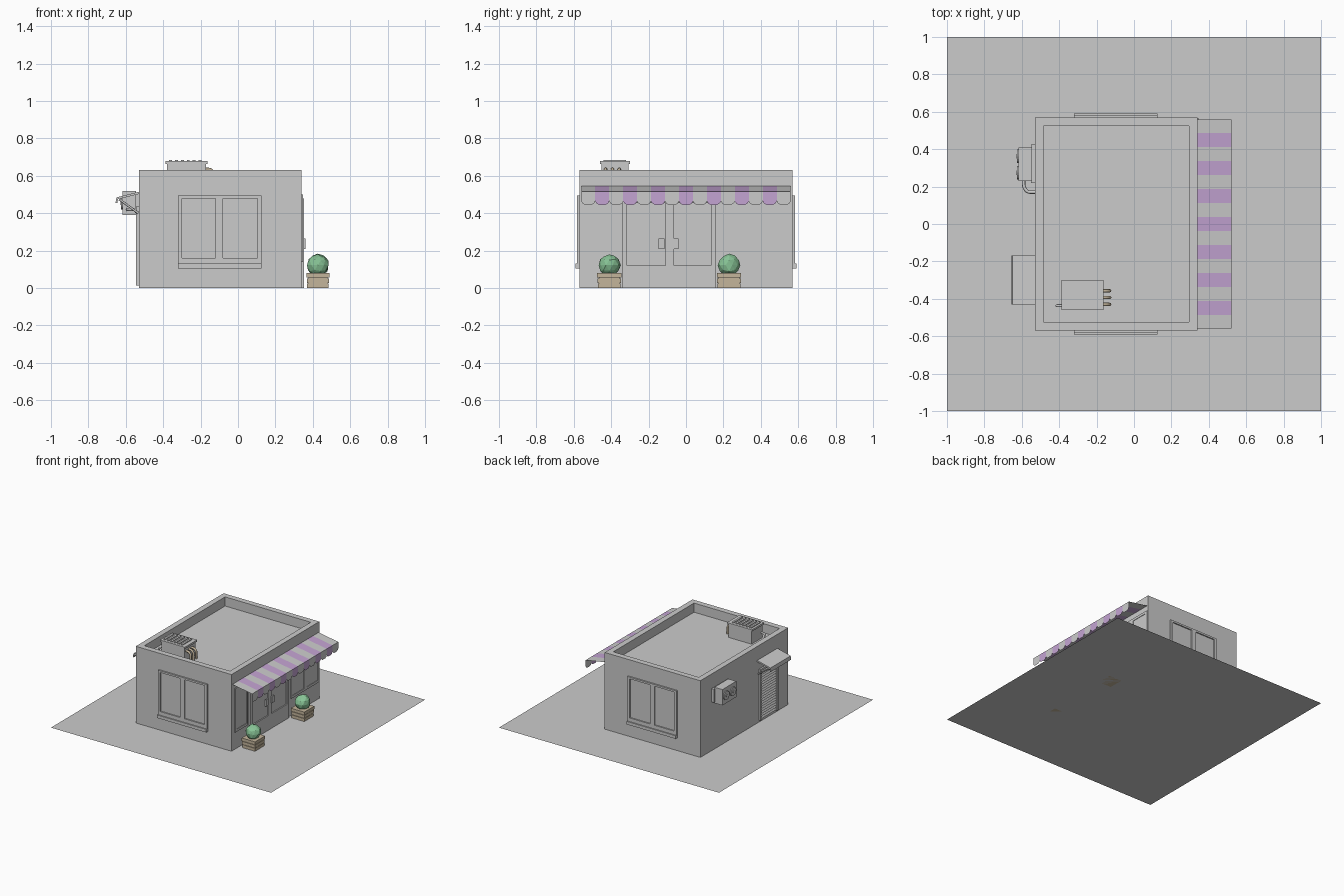
import bpy, bmesh, math, random
from mathutils import Vector, Matrix

if "Cube" in bpy.data.objects:
    bpy.data.objects.remove(bpy.data.objects["Cube"])

random.seed(3)


def material(name, r, g, b):
    m = bpy.data.materials.new(name)
    m.diffuse_color = (r, g, b, 1)
    m.use_nodes = True
    m.node_tree.nodes["Principled BSDF"].inputs["Base Color"].default_value = m.diffuse_color
    return m


GREY = material("plaster_grey", 0.6, 0.6, 0.6)
PURPLE = material("awning_lilac", 0.55, 0.37, 0.65)
GREEN = material("leaf_green", 0.25, 0.56, 0.31)
TAN = material("wood_tan", 0.55, 0.46, 0.33)


def finish(name, bm, *mats):
    me = bpy.data.meshes.new(name)
    bm.to_mesh(me)
    bm.free()
    for m in mats:
        me.materials.append(m)
    ob = bpy.data.objects.new(name, me)
    bpy.context.collection.objects.link(ob)
    return ob


def add_box(bm, x0, x1, y0, y1, z0, z1):
    mat = Matrix.Translation(((x0 + x1) / 2, (y0 + y1) / 2, (z0 + z1) / 2)) @ \
        Matrix.Diagonal((abs(x1 - x0), abs(y1 - y0), abs(z1 - z0), 1))
    return bmesh.ops.create_cube(bm, size=1, matrix=mat)["verts"]


def boxes(name, mat, *dims):
    bm = bmesh.new()
    for d in dims:
        add_box(bm, *d)
    return finish(name, bm, mat)


def extrude_profile(name, mat, pts, y0, y1):
    """Closed x/z outline swept along y."""
    bm = bmesh.new()
    f = bm.faces.new([bm.verts.new((x, y0, z)) for x, z in pts])
    r = bmesh.ops.extrude_face_region(bm, geom=[f])
    bmesh.ops.translate(bm, vec=(0, y1 - y0, 0),
                        verts=[v for v in r["geom"] if isinstance(v, bmesh.types.BMVert)])
    bmesh.ops.recalc_face_normals(bm, faces=bm.faces)
    return finish(name, bm, mat)


def pipe(name, mat, pts, radius):
    cu = bpy.data.curves.new(name, "CURVE")
    cu.dimensions = "3D"
    cu.bevel_depth, cu.bevel_resolution, cu.use_fill_caps = radius, 2, True
    sp = cu.splines.new("POLY")
    sp.points.add(len(pts) - 1)
    for p, c in zip(sp.points, pts):
        p.co = (*c, 1)
    cu.materials.append(mat)
    ob = bpy.data.objects.new(name, cu)
    bpy.context.collection.objects.link(ob)
    return ob


def framed(name, place, u0, u1, z0, z1, panes, t):
    """Frame bars around panes; place maps (u, depth) to (x, y)."""
    bm = bmesh.new()

    def bar(a, b, c, d, depth):
        (xa, ya), (xb, yb) = place(a, -0.002), place(b, depth)
        add_box(bm, min(xa, xb), max(xa, xb), min(ya, yb), max(ya, yb), c, d)
    pz0, pz1 = panes[0][2:]
    bar(u0, u1, z0, pz0, t)
    bar(u0, u1, pz1, z1, t)
    edges = [u0] + [e for p in panes for e in p[:2]] + [u1]
    for a, b in zip(edges[::2], edges[1::2]):
        bar(a, b, pz0, pz1, t)
    for a, b, c, d in panes:
        bar(a, b, c, d, 0.003)
    return finish(name, bm, GREY)


# Ground sheet
bm = bmesh.new()
bmesh.ops.create_grid(bm, x_segments=1, y_segments=1, size=1)
finish("ground_plate", bm, GREY)

# Building with sunken roof
bm = bmesh.new()
add_box(bm, -0.53, 0.34, -0.57, 0.57, 0, 0.63)
bm.faces.ensure_lookup_table()
top = max(bm.faces, key=lambda f: f.calc_center_median().z)
bmesh.ops.inset_region(bm, faces=[top], thickness=0.065)
low = bmesh.ops.extrude_face_region(bm, geom=[top])["geom"]
bmesh.ops.translate(bm, vec=(0, 0, -0.075), verts=[v for v in low if isinstance(v, bmesh.types.BMVert)])
if top.is_valid:
    bmesh.ops.delete(bm, geom=[top], context="FACES_ONLY")
finish("building_shell", bm, GREY)

# Side windows and sills
for s, side in ((-1, "front"), (1, "back")):
    framed(side + "_window", lambda u, d, s=s: (u, s * (0.57 + d)), -0.32, 0.125, 0.13, 0.495,
           [(-0.30, -0.12, 0.16, 0.48), (-0.08, 0.105, 0.16, 0.48)], 0.013)
    boxes(side + "_window_sill", GREY, (-0.32, 0.125, s * 0.568, s * 0.592, 0.105, 0.13))

# Shop windows and double door


def shop(u, d):
    return 0.34 + d, u


framed("shop_window_small", shop, -0.53, -0.365, 0.14, 0.50, [(-0.51, -0.38, 0.16, 0.48)], 0.007)
framed("shop_window_wide", shop, 0.195, 0.565, 0.14, 0.50,
       [(0.215, 0.36, 0.16, 0.48), (0.40, 0.545, 0.16, 0.48)], 0.007)
framed("double_door", shop, -0.34, 0.16, 0.0, 0.48,
       [(-0.315, -0.11, 0.12, 0.455), (-0.065, 0.135, 0.12, 0.455)], 0.012)
boxes("door_handles", GREY, (0.35, 0.36, -0.147, -0.115, 0.21, 0.265),
      (0.35, 0.36, -0.073, -0.04, 0.21, 0.265))

# Striped awning with scalloped valance
bm = bmesh.new()
N, W = 15, 1.12 / 15
for i in range(N):
    a = -0.56 + i * W
    b = a + W
    slope = [(0.34, a, 0.545), (0.52, a, 0.515), (0.52, b, 0.515), (0.34, b, 0.545)]
    flap = [(0.52, a, 0.515), (0.52, a, 0.465), (0.52, a + 0.007, 0.452), (0.52, a + 0.02, 0.445),
            (0.52, b - 0.02, 0.445), (0.52, b - 0.007, 0.452), (0.52, b, 0.465), (0.52, b, 0.515)]
    for pts in (slope, flap):
        bm.faces.new([bm.verts.new(p) for p in pts]).material_index = i % 2
bmesh.ops.remove_doubles(bm, verts=bm.verts, dist=0.0005)
finish("striped_awning", bm, GREY, PURPLE)

# Slatted planters with clipped bushes
for n, cy in (("left", -0.41), ("right", 0.23)):
    bm = bmesh.new()
    for k in range(3):
        z = 0.028 * k
        r = 0.057 + 0.002 * k
        add_box(bm, 0.427 - r, 0.427 + r, cy - r - 0.004, cy + r + 0.004, z, z + 0.024)
    add_box(bm, 0.376, 0.478, cy - 0.055, cy + 0.055, 0.002, 0.076)
    finish(n + "_planter", bm, TAN)
    bm = bmesh.new()
    bmesh.ops.create_icosphere(bm, subdivisions=2, radius=0.059)
    for v in bm.verts:
        v.co *= random.uniform(0.93, 1.05)
        v.co += Vector((0.427, cy, 0.122))
    finish(n + "_bush", bm, GREEN)

# Rooftop cooling unit: body, overhanging lid, top slats
boxes("roof_unit_body", GREY, (-0.38, -0.17, -0.452, -0.308, 0.555, 0.67))
boxes("roof_unit_lid", GREY, (-0.388, -0.162, -0.46, -0.30, 0.663, 0.678))
boxes("roof_unit_slats", GREY, *[(x, x + 0.016, -0.44, -0.32, 0.677, 0.685)
                                 for x in [-0.37 + 0.032 * k for k in range(6)]])
for k, y in enumerate((-0.43, -0.393, -0.357)):
    arc = [(-0.16 + 0.03 * math.sin(t), y, 0.605 + 0.03 * math.cos(t))
           for t in [i * math.pi / 12 for i in range(7)]]
    pipe("roof_pipe_%d" % (k + 1), TAN, [(-0.18, y, 0.635)] + arc + [(-0.13, y, 0.556)], 0.009)
pipe("roof_drain_pipe", GREY, [(-0.37, -0.437, 0.60), (-0.405, -0.437, 0.60), (-0.412, -0.437, 0.59),
                               (-0.412, -0.437, 0.556)], 0.008)

# Wall cooling unit on the back wall: box, fans, bracket, hose
boxes("wall_unit_body", GREY, (-0.618, -0.545, 0.23, 0.41, 0.39, 0.52))
boxes("wall_unit_bracket", GREY, (-0.55, -0.528, 0.22, 0.425, 0.40, 0.51))
bm = bmesh.new()
for y in (0.275, 0.362):
    m = Matrix.Translation((-0.62, y, 0.455)) @ Matrix.Rotation(math.pi / 2, 4, "Y")
    bmesh.ops.create_cone(bm, cap_ends=True, segments=16, radius1=0.036, radius2=0.036, depth=0.01, matrix=m)
    m2 = Matrix.Translation((-0.005, 0, 0)) @ m
    bmesh.ops.create_cone(bm, cap_ends=True, segments=8, radius1=0.012, radius2=0.012, depth=0.008, matrix=m2)
finish("wall_unit_fans", bm, GREY)
pipe("wall_unit_hose", GREY, [(-0.59, 0.235, 0.42)] +
     [(-0.555 - 0.035 * math.cos(t), 0.215 - 0.045 * math.sin(t), 0.42)
      for t in [i * math.pi / 12 for i in range(7)]] + [(-0.528, 0.17, 0.42)], 0.009)

# Roller shutter door: zigzag ribs in a frame
ribs = [(-0.529, 0.02), (-0.529, 0.42)]
for k in range(20, 0, -1):
    z = 0.02 + 0.02 * k
    ribs += [(-0.533, z), (-0.541, z - 0.016)]
extrude_profile("roller_shutter", GREY, ribs, -0.405, -0.205)
boxes("shutter_frame", GREY, (-0.545, -0.529, -0.42, -0.403, 0.015, 0.435),
      (-0.545, -0.529, -0.207, -0.19, 0.015, 0.435), (-0.545, -0.529, -0.42, -0.19, 0.42, 0.435))

# Small canopy over the shutter with diagonal struts
extrude_profile("back_canopy", GREY, [(-0.53, 0.515), (-0.65, 0.485), (-0.655, 0.455),
                                      (-0.645, 0.455), (-0.642, 0.475), (-0.53, 0.503)], -0.43, -0.168)
for n, y in (("left", -0.42), ("right", -0.178)):
    pipe(n + "_canopy_strut", GREY, [(-0.635, y, 0.475), (-0.532, y, 0.40)], 0.006)
